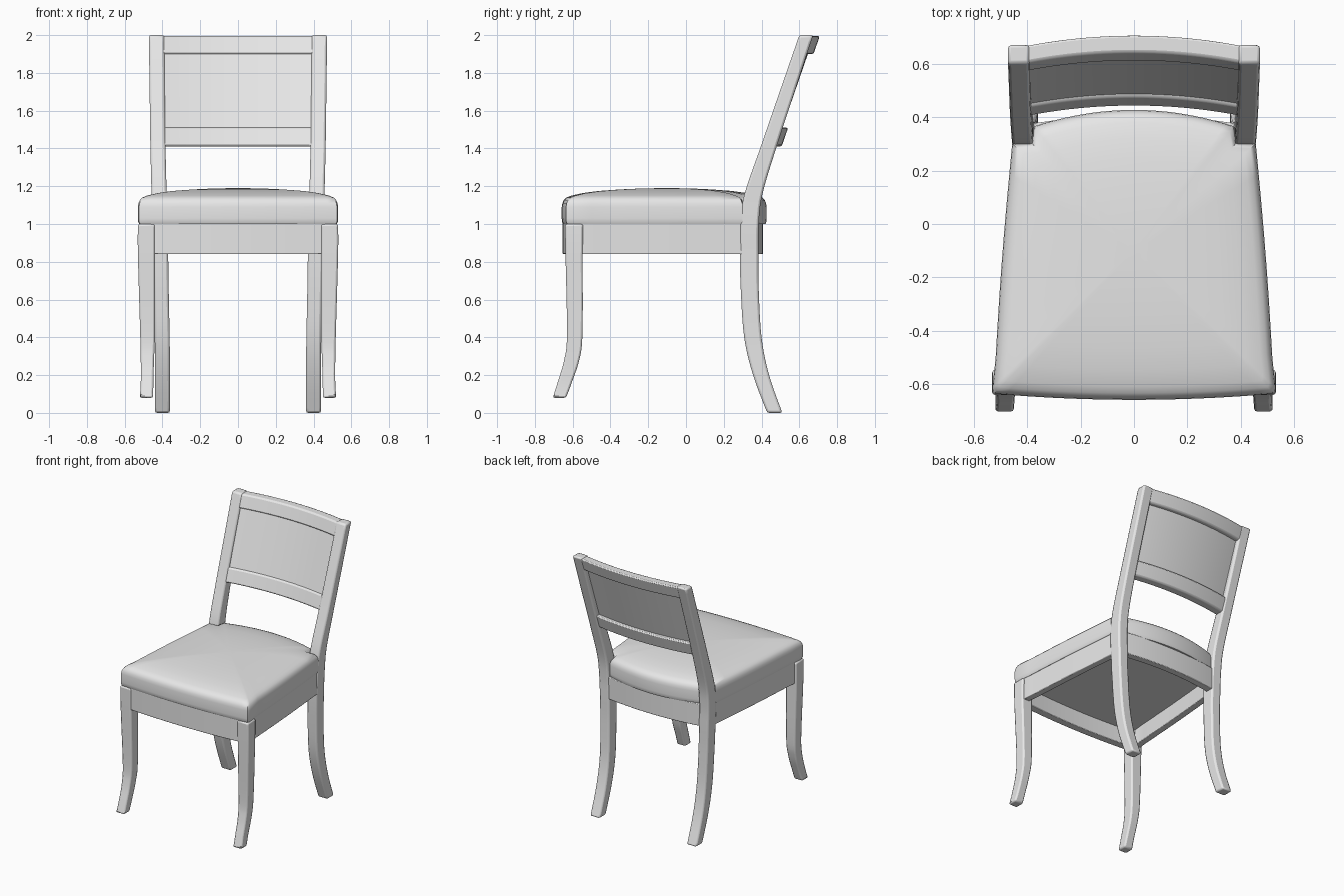
import bpy, bmesh
from math import pi, sin, cos

cube = bpy.data.objects.get("Cube")
if cube:
    bpy.data.objects.remove(cube)

grey = bpy.data.materials.new("light_grey")
grey.use_nodes = True
grey.diffuse_color = (0.8, 0.8, 0.8, 1)
grey.node_tree.nodes["Principled BSDF"].inputs["Base Color"].default_value = (0.8, 0.8, 0.8, 1)


def finish(name, bm, bevel=0.0, angle=35):
    bmesh.ops.recalc_face_normals(bm, faces=bm.faces)
    mesh = bpy.data.meshes.new(name)
    bm.to_mesh(mesh)
    bm.free()
    mesh.materials.append(grey)
    ob = bpy.data.objects.new(name, mesh)
    bpy.context.collection.objects.link(ob)
    bpy.ops.object.select_all(action='DESELECT')
    ob.select_set(True)
    bpy.context.view_layer.objects.active = ob
    bpy.ops.object.shade_smooth_by_angle(angle=angle * pi / 180)
    if bevel:
        mod = ob.modifiers.new("soft_edges", 'BEVEL')
        mod.width, mod.segments, mod.limit_method = bevel, 2, 'ANGLE'
        mod.angle_limit = 0.7
    return ob


def loft(name, rings, bevel=0.0, loop=False, angle=35):
    """Skin equal-length rings; cap the ends, or join last to first."""
    bm = bmesh.new()
    vs = [[bm.verts.new(p) for p in r] for r in rings]
    n = len(rings[0])
    for a, b in zip(vs, vs[1:] + vs[:1] if loop else vs[1:]):
        for i in range(n):
            j = (i + 1) % n
            bm.faces.new((a[i], a[j], b[j], b[i]))
    if not loop:
        bm.faces.new(vs[0])
        bm.faces.new(vs[-1])
    return finish(name, bm, bevel, angle)


def smooth_path(pts, steps=5):
    """Catmull-Rom interpolation through rows of values."""
    out = []
    for i in range(len(pts) - 1):
        p0, p1, p2, p3 = pts[max(i - 1, 0)], pts[i], pts[i + 1], pts[min(i + 2, len(pts) - 1)]
        for k in range(steps):
            t = k / steps
            out.append([0.5 * (2 * b + (c - a) * t + (2 * a - 5 * b + 4 * c - d) * t * t
                               + (3 * b - a - 3 * c + d) * t ** 3)
                        for a, b, c, d in zip(p0, p1, p2, p3)])
    return out + [list(pts[-1])]


def leg_pair(name, rows):
    """Rows hold height, front, back, inner and outer; built on both sides."""
    for side, s in (("left", 1), ("right", -1)):
        rings = [[(s * xi, yf, z), (s * xo, yf, z), (s * xo, yb, z), (s * xi, yb, z)]
                 for z, yf, yb, xi, xo in smooth_path(rows)]
        loft(f"{side}_{name}", rings, 0.012)


# Legs: sabre front legs and rear legs running up into the back posts
leg_pair("front_leg", [
    (0.08, -0.705, -0.635, 0.45, 0.52), (0.16, -0.68, -0.605, 0.448, 0.515),
    (0.28, -0.645, -0.565, 0.445, 0.515), (0.42, -0.63, -0.548, 0.44, 0.518),
    (0.84, -0.638, -0.547, 0.44, 0.53), (1.0, -0.64, -0.545, 0.44, 0.53)])
leg_pair("rear_leg_and_post", [
    (0.0, 0.43, 0.51, 0.36, 0.44), (0.2, 0.355, 0.44, 0.36, 0.44),
    (0.4, 0.308, 0.4, 0.362, 0.44), (0.65, 0.29, 0.385, 0.367, 0.445),
    (0.84, 0.285, 0.383, 0.37, 0.45), (1.0, 0.287, 0.385, 0.375, 0.455),
    (1.16, 0.31, 0.405, 0.378, 0.458), (1.41, 0.396, 0.48, 0.384, 0.464),
    (1.7, 0.496, 0.575, 0.388, 0.468), (2.0, 0.6, 0.673, 0.39, 0.472)])


# Backrest: bowed rails and a recessed panel leaning with the posts
def back_board(name, z0, z1, half, front, back, bevel=0.0):
    rings = []
    for i in range(25):
        x = half * (i / 12 - 1)
        bow = 0.044 * (1 - (x / 0.43) ** 2)
        y0, y1 = [0.31 + (z - 1.16) * 0.345 + bow for z in (z0, z1)]
        rings.append([(x, y0 + front, z0), (x, y0 + back, z0),
                      (x, y1 + back, z1), (x, y1 + front, z1)])
    loft(name, rings, bevel)


back_board("top_rail", 1.9, 1.995, 0.43, 0.0, 0.066, 0.01)
back_board("bottom_rail", 1.41, 1.51, 0.41, 0.0, 0.066, 0.01)
back_board("back_panel", 1.49, 1.92, 0.41, 0.012, 0.036)


# Seat outlines, with bowed front and back edges
def outline(half_front, half_back, y_front, y_back, bow_front, bow_back, notch=False):
    right, n = [], 12
    for i in range(n + 1):
        t = i / n
        right.append((half_front * t, y_front - bow_front * (1 - t * t)))
    right += [(half_front + 0.006, y_front + 0.02)]
    side_end = 0.3 if notch else y_back
    for i in range(1, 9):
        t = i / 8
        right.append((half_front + (half_back - half_front) * t + 0.006 * sin(pi * t),
                      y_front + 0.02 + (side_end - y_front - 0.02) * t))
    edge = 0.375 if notch else half_back
    if notch:
        right.append((0.385, 0.305))
    for i in range(n + 1):
        t = 1 - i / n
        if t < 1 or notch:
            right.append((edge * t, y_back + bow_back * (1 - t * t)))
    return right + [(-x, y) for x, y in reversed(right[1:-1])]


def level(pts, z, inset=0.0):
    cy = -0.1
    return [(x * (1 - inset), cy + (y - cy) * (1 - inset), z) for x, y in pts]


# Apron: a hollow frame, with the seat board closing it above
apron = outline(0.515, 0.442, -0.628, 0.365, 0.025, 0.042)
loft("apron", [level(apron, 0.84), level(apron, 1.005),
               level(apron, 1.005, 0.1), level(apron, 0.84, 0.1)], 0.004, loop=True)
loft("seat_board", [level(apron, 0.96, 0.08), level(apron, 1.0, 0.08)])

# Cushion: upright border, rounded shoulder and shallow crown
cushion = outline(0.524, 0.456, -0.635, 0.365, 0.023, 0.062, notch=True)
profile = [(0.012, 1.0), (0.002, 1.012), (0.0, 1.03), (0.0, 1.09), (0.006, 1.11),
           (0.02, 1.127), (0.045, 1.14), (0.09, 1.15), (0.2, 1.164), (0.35, 1.175),
           (0.55, 1.183), (0.75, 1.188), (0.95, 1.19)]
loft("seat_cushion", [level(cushion, z, k) for k, z in profile], angle=50)
